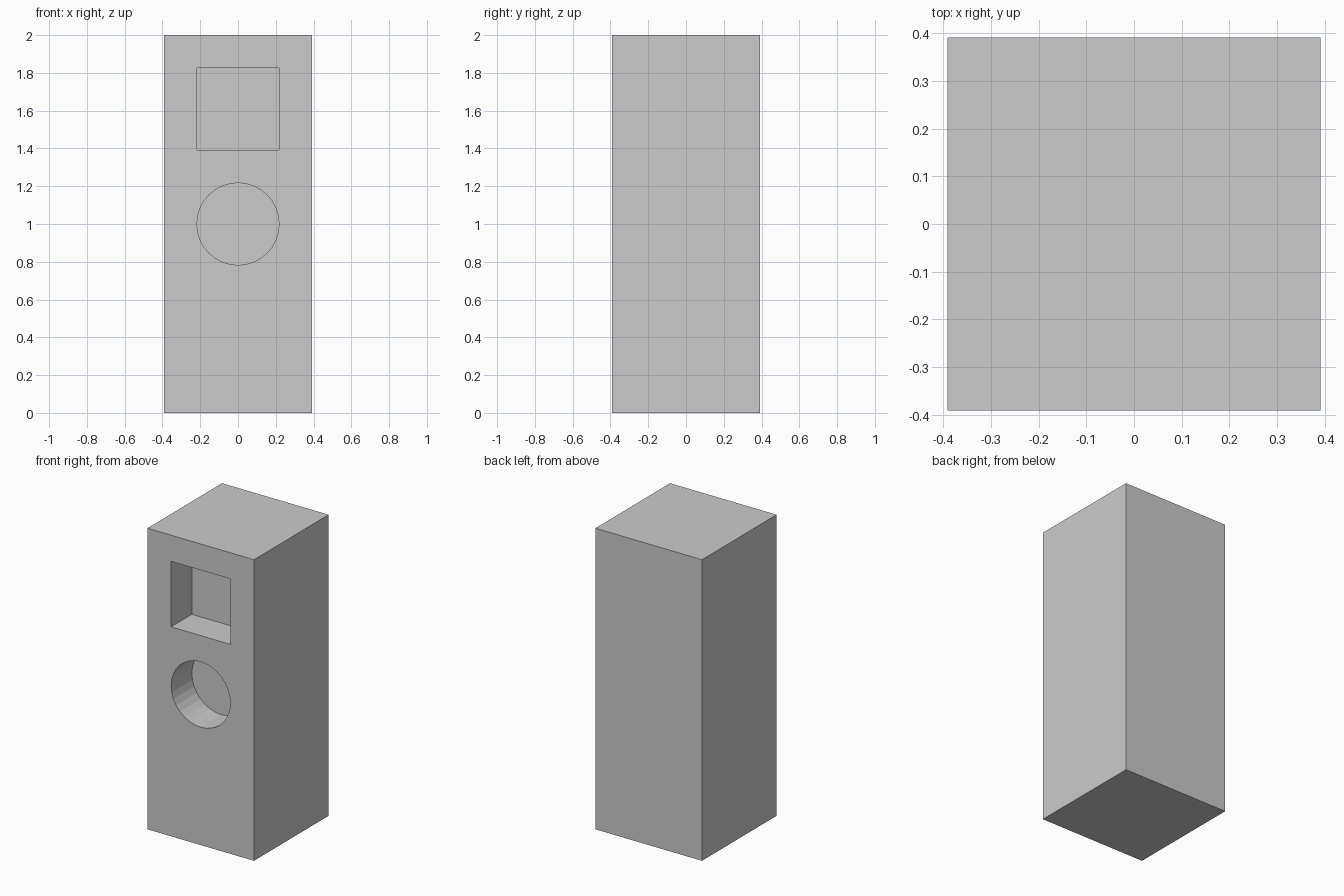
import bpy
from math import pi

if "Cube" in bpy.data.objects:
    bpy.data.objects.remove(bpy.data.objects["Cube"])

U = 2 / 46            # the whole model sits on a 1/46-of-height grid
HALF = 9 * U          # half width of the cabinet
RECESS = 5 * U        # recess depth, also half the opening size


def name_active(name):
    obj = bpy.context.object
    obj.name = name
    return obj


# Cabinet body
bpy.ops.mesh.primitive_cube_add(size=1, location=(0, 0, 1))
body = name_active("cabinet")
body.scale = (2 * HALF, 2 * HALF, 2)
bpy.ops.object.transform_apply(location=False, rotation=False, scale=True)

# Square recess cutter, sticking out past the front face
bpy.ops.mesh.primitive_cube_add(size=2 * RECESS, location=(0, -HALF, 37 * U))
square = name_active("square_recess_cutter")

# Round recess cutter, lying along y
bpy.ops.mesh.primitive_cylinder_add(vertices=32, radius=RECESS, depth=2 * RECESS,
                                    location=(0, -HALF, 1), rotation=(pi / 2, 0, 0))
circle = name_active("round_recess_cutter")

# Cut both recesses into the front
bpy.context.view_layer.objects.active = body
for cutter in (square, circle):
    mod = body.modifiers.new(cutter.name, 'BOOLEAN')
    mod.operation = 'DIFFERENCE'
    mod.solver = 'EXACT'
    mod.object = cutter
    cutter.hide_render = True
    bpy.ops.object.modifier_apply(modifier=mod.name)
    bpy.data.objects.remove(cutter)
